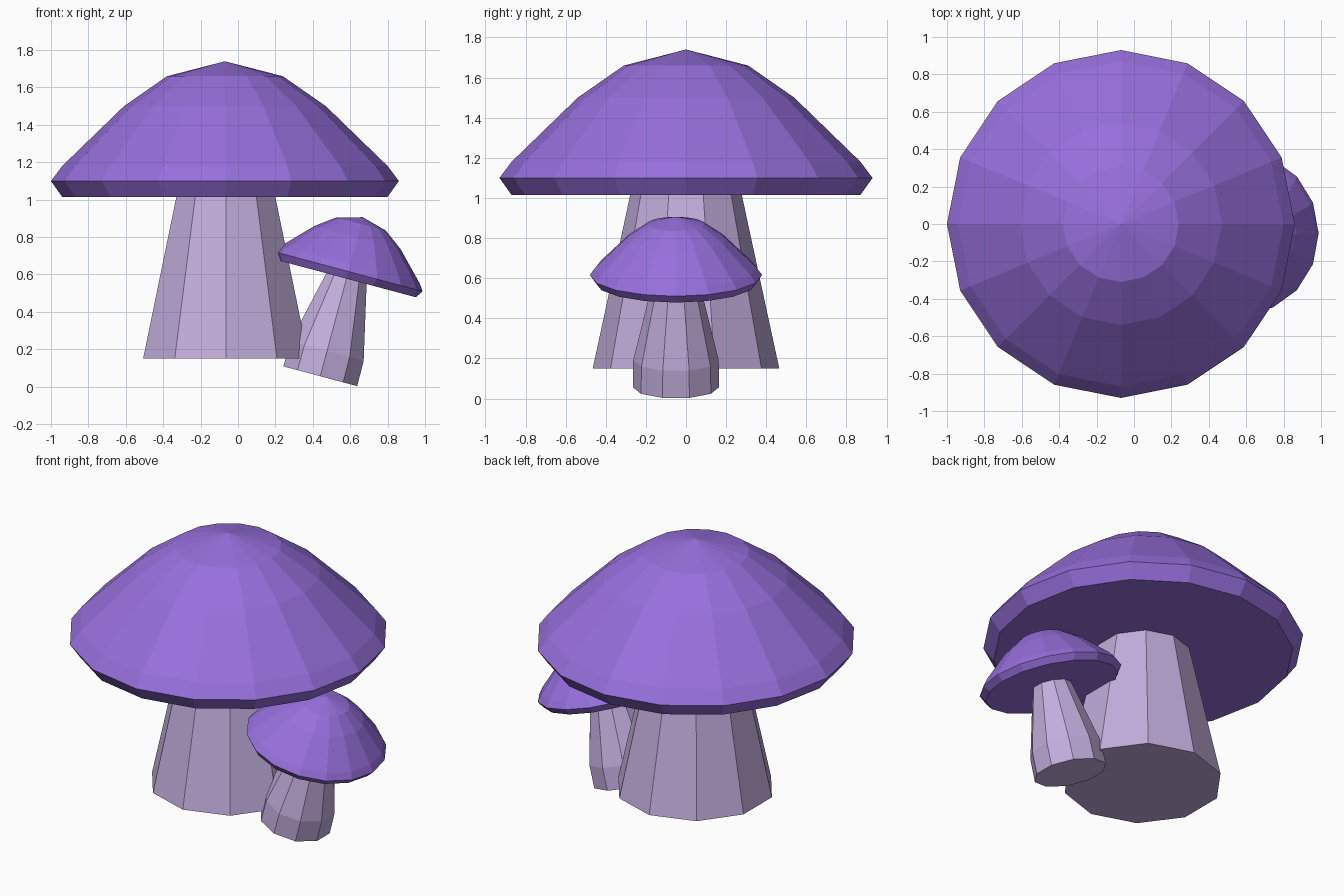
import bpy, bmesh
from math import sin, cos, pi, radians
from mathutils import Matrix

if "Cube" in bpy.data.objects:
    bpy.data.objects.remove(bpy.data.objects["Cube"])


def material(name, color):
    mat = bpy.data.materials.new(name)
    mat.diffuse_color = color
    mat.use_nodes = True
    mat.node_tree.nodes["Principled BSDF"].inputs["Base Color"].default_value = mat.diffuse_color
    return mat


def lathe(name, profile, sides, start, mat, matrix):
    """Flat-shaded closed solid of revolution from (radius, height) points."""
    bm = bmesh.new()
    rings = []
    for r, z in profile:
        if r == 0:
            rings.append([bm.verts.new((0, 0, z))] * sides)
        else:
            angles = [start + 2 * pi * i / sides for i in range(sides)]
            rings.append([bm.verts.new((r * cos(a), r * sin(a), z)) for a in angles])
    for low, high in zip(rings, rings[1:]):
        for i in range(sides):
            j = (i + 1) % sides
            corners = [low[i], low[j], high[j], high[i]]
            bm.faces.new(list(dict.fromkeys(corners)))
    bm.faces.new(rings[0][::-1])
    if profile[-1][0] > 0:
        bm.faces.new(rings[-1])
    bmesh.ops.recalc_face_normals(bm, faces=bm.faces)
    mesh = bpy.data.meshes.new(name)
    bm.to_mesh(mesh)
    bm.free()
    mesh.materials.append(mat)
    obj = bpy.data.objects.new(name, mesh)
    obj.matrix_world = matrix
    bpy.context.collection.objects.link(obj)
    return obj


cap_mat = material("cap_purple", (0.31, 0.16, 0.72, 1))
stem_mat = material("stem_lilac", (0.54, 0.42, 0.72, 1))

# Cap profile shared by both mushrooms, height measured from the widest ring
cap = [(0.87, -0.085), (0.93, 0), (0.87, 0.08), (0.54, 0.40), (0.31, 0.56), (0, 0.64)]

# Large upright mushroom
lathe("large_cap", cap, 16, 0, cap_mat, Matrix.Translation((-0.07, 0, 1.10)))
lathe("large_stem", [(0.465, 0.15), (0.275, 1.03)], 10, pi / 2, stem_mat,
      Matrix.Translation((-0.065, 0, 0)))

# Small mushroom leaning to the right
lean = Matrix.Translation((0.44, -0.05, 0.056)) @ Matrix.Rotation(radians(15), 4, "Y")
lathe("small_cap", cap, 16, 0, cap_mat,
      lean @ Matrix.Translation((0, 0, 0.58)) @ Matrix.Diagonal((0.442, 0.462, 0.469, 1)))
lathe("small_stem", [(0.215, 0), (0.213, 0.14), (0.115, 0.55)], 10, pi / 2, stem_mat, lean)
